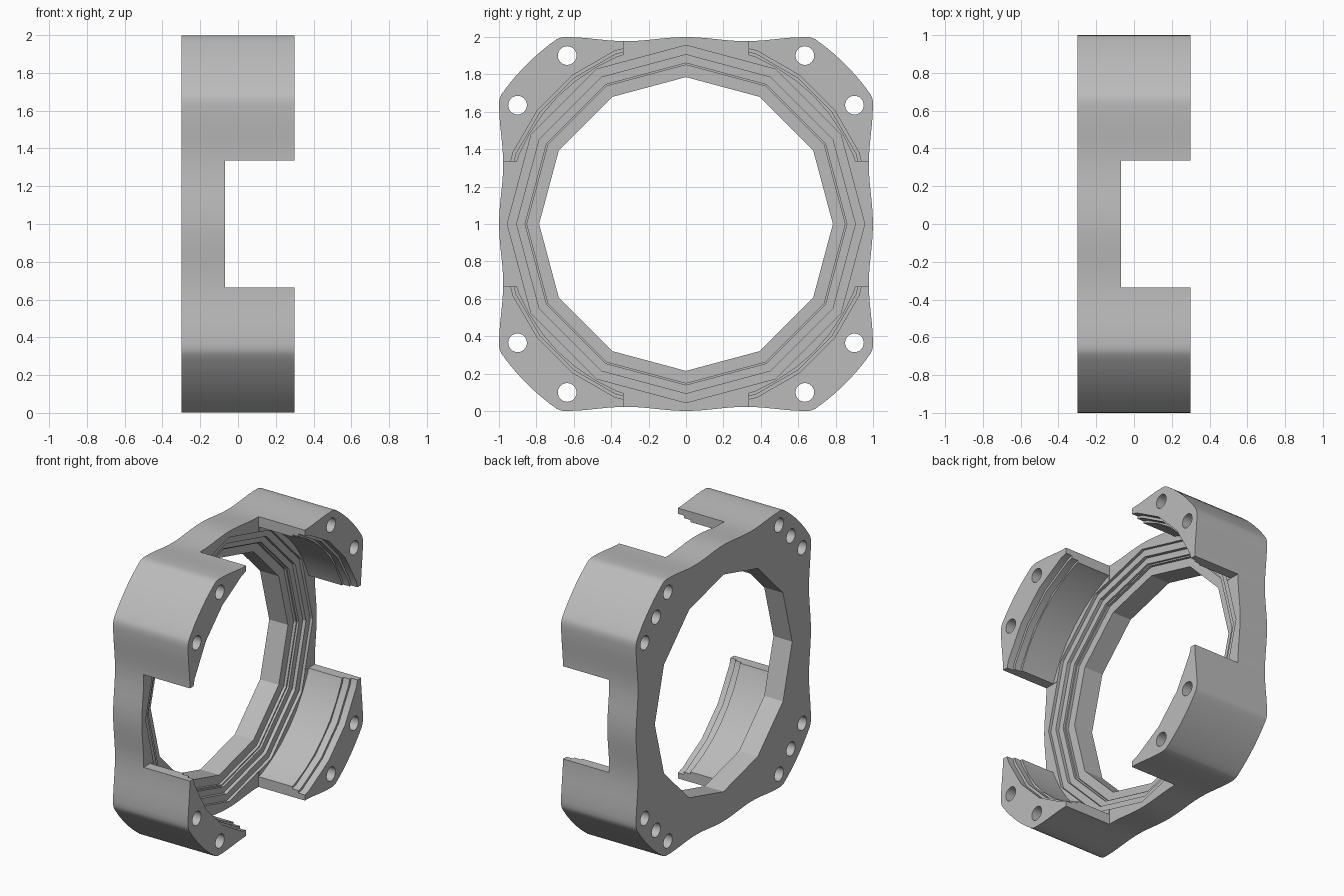
import bpy
from math import sin, cos, pi, radians

cube = bpy.data.objects.get("Cube")
if cube:
    bpy.data.objects.remove(cube, do_unlink=True)

grey = bpy.data.materials.new("mid_grey")
grey.use_nodes = True
grey.diffuse_color = (0.5, 0.5, 0.5, 1)
grey.node_tree.nodes["Principled BSDF"].inputs["Base Color"].default_value = (0.5, 0.5, 0.5, 1)


def prism(name, pts, x0, x1):
    """Extrude a (y, z) outline along x; z is measured from the ring axis."""
    n = len(pts)
    verts = [(x, y, z + 1) for x in (x0, x1) for y, z in pts]
    faces = [tuple(reversed(range(n))), tuple(range(n, 2 * n))]
    faces += [(i, (i + 1) % n, n + (i + 1) % n, n + i) for i in range(n)]
    mesh = bpy.data.meshes.new(name)
    mesh.from_pydata(verts, [], faces)
    mesh.materials.append(grey)
    obj = bpy.data.objects.new(name, mesh)
    bpy.context.collection.objects.link(obj)
    return obj


def ngon(radius, sides, turn=0.0, cy=0.0, cz=0.0):
    return [(cy + radius * cos(turn + 2 * pi * i / sides),
             cz + radius * sin(turn + 2 * pi * i / sides)) for i in range(sides)]


def cut(target, pts, x0, x1):
    cutter = prism("cutter", pts, x0, x1)
    cutter.hide_render = True
    mod = target.modifiers.new("cut", "BOOLEAN")
    mod.operation = "DIFFERENCE"
    mod.solver = "EXACT"
    mod.object = cutter
    bpy.context.view_layer.objects.active = target
    bpy.ops.object.modifier_apply(modifier=mod.name)
    bpy.data.objects.remove(cutter, do_unlink=True)


# Outline of one quarter: wavy side, rounded shoulder, bowed corner, wavy side
side = []
for i in range(13):
    y = 0.63 * i / 12
    side.append((y, 0.988 + 0.011 * cos(2 * pi * y / 0.64)))
side += [(0.66, 0.998), (0.678, 0.993)]
arc = [(1.205 * sin(radians(a)), 1.205 * cos(radians(a))) for a in range(35, 56, 2)]
quarter = side + arc + [(z, y) for y, z in reversed(side[1:])]
outline = []
for turn in range(4):
    outline += quarter
    quarter = [(z, -y) for y, z in quarter]
outline.reverse()

frame = prism("mounting_frame", outline, -0.3, 0.3)

# Stepped twelve-sided bore in the flange
for radius, start in ((0.785, -0.5), (0.85, -0.15), (0.86, -0.13),
                      (0.905, -0.115), (0.955, -0.09)):
    cut(frame, ngon(radius, 12), start, 0.5)

# Inside of the four corner blocks, with two shallow rebates at the tips
cut(frame, ngon(0.965, 48), -0.068, 0.5)
cut(frame, ngon(0.982, 24, radians(7.5)), 0.2, 0.5)
cut(frame, ngon(1.0, 24, radians(7.5)), 0.25, 0.5)

# Wide gaps between the corner blocks
w, far = 0.335, 1.5
cut(frame, [(-w, -far), (w, -far), (w, far), (-w, far)], -0.07, 0.5)
cut(frame, [(-far, -w), (far, -w), (far, w), (-far, w)], -0.07, 0.5)

# Through holes and a blind middle hole in each corner
for sy in (-1, 1):
    for sz in (-1, 1):
        for a, b, end in ((0.635, 0.9, 0.5), (0.9, 0.635, 0.5), (0.77, 0.77, -0.1)):
            cut(frame, ngon(0.05, 24, 0, sy * a, sz * b), -0.5, end)

bpy.ops.object.select_all(action="DESELECT")
frame.select_set(True)
bpy.context.view_layer.objects.active = frame
bpy.ops.object.shade_smooth_by_angle(angle=radians(25))
